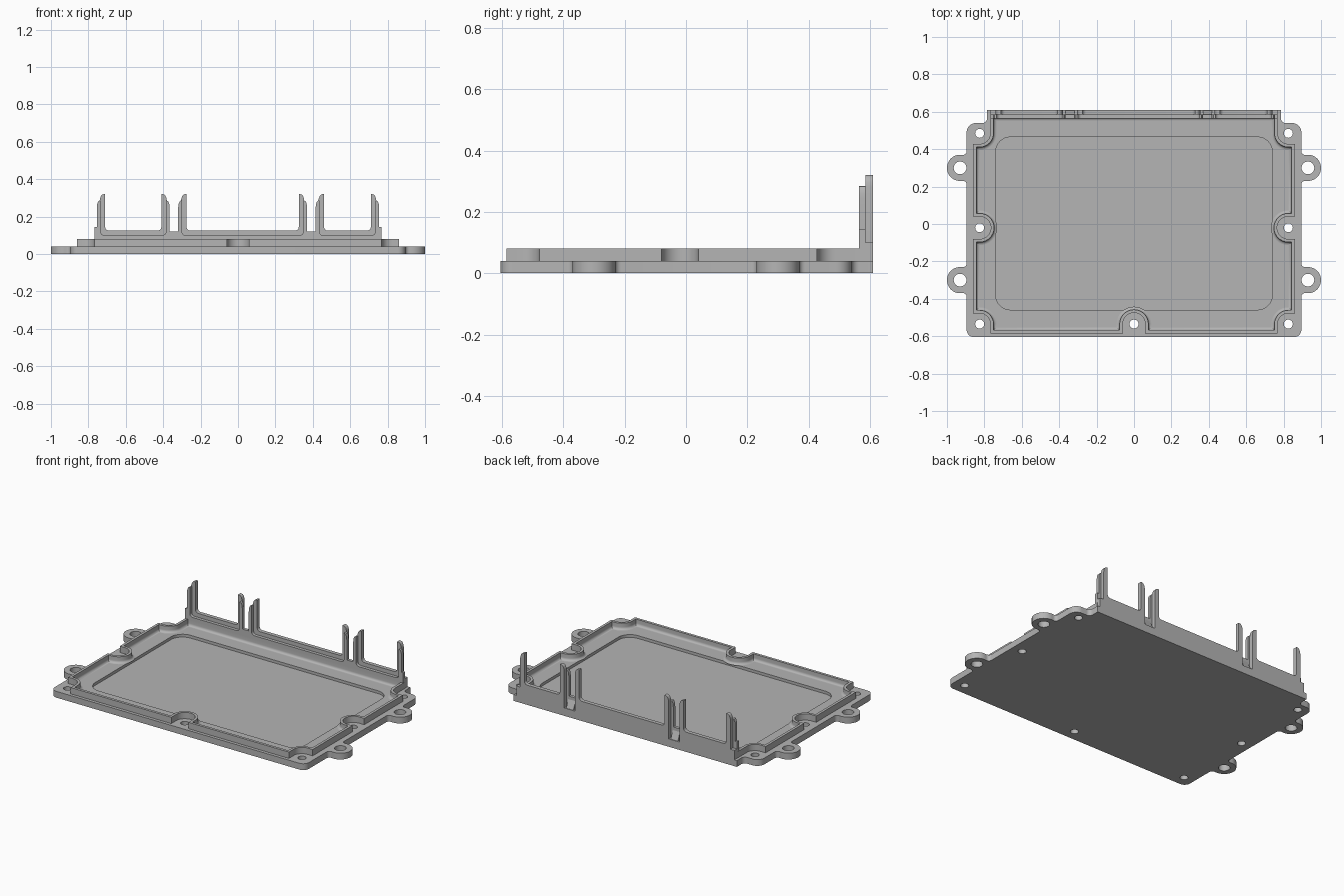
import bpy, bmesh, math
from mathutils import Vector

if "Cube" in bpy.data.objects:
    bpy.data.objects.remove(bpy.data.objects["Cube"])

grey = bpy.data.materials.new("light grey metal")
grey.use_nodes = True
COLOUR = (0.46, 0.46, 0.46, 1)
grey.diffuse_color = COLOUR
grey.node_tree.nodes["Principled BSDF"].inputs["Base Color"].default_value = COLOUR

PLATE, RIM, BACK = 0.04, 0.08, 0.61
STEP = 0.585  # where the two layers of the back wall meet


def arc(cx, cy, r, a0, a1, n=8):
    angles = [math.radians(a0 + (a1 - a0) * i / n) for i in range(n + 1)]
    return [(cx + r * math.cos(a), cy + r * math.sin(a)) for a in angles]


def mirrored(half):
    """Close a right-hand half outline that starts on the centre line."""
    return half + [(-x, y) for x, y in reversed(half[1:])]


def add_prism(bm, points, lo, hi, place):
    a = [bm.verts.new(place(u, v, lo)) for u, v in points]
    b = [bm.verts.new(place(u, v, hi)) for u, v in points]
    bm.faces.new(a)
    bm.faces.new(b[::-1])
    for i in range(len(a)):
        j = (i + 1) % len(a)
        bm.faces.new((a[i], b[i], b[j], a[j]))


def upright(u, v, w):
    return (u, v, w)


def along_y(u, v, w):
    return (u, w, v)


def along_x(u, v, w):
    return (w, u, v)


def finish(bm, name):
    bmesh.ops.recalc_face_normals(bm, faces=bm.faces)
    mesh = bpy.data.meshes.new(name)
    bm.to_mesh(mesh)
    bm.free()
    mesh.materials.append(grey)
    obj = bpy.data.objects.new(name, mesh)
    bpy.context.collection.objects.link(obj)
    return obj


def smooth(obj):
    bpy.ops.object.select_all(action='DESELECT')
    obj.select_set(True)
    bpy.context.view_layer.objects.active = obj
    bpy.ops.object.shade_smooth_by_angle(angle=math.radians(32))


def prism(name, points, lo, hi, place=upright):
    bm = bmesh.new()
    add_prism(bm, points, lo, hi, place)
    return finish(bm, name)


# Base plate outline with rounded corners and blended mounting ears
def ear(yc, r=0.07, f=0.02, cx=0.93, edge=0.895):
    dx = edge + f - cx
    dy = math.sqrt((r + f) ** 2 - dx ** 2)
    t = math.degrees(math.atan2(dy, dx))
    return (arc(edge + f, yc - dy, f, 180, 180 - t, 5)
            + arc(cx, yc, r, -t, t, 24)[1:-1]
            + arc(edge + f, yc + dy, f, t - 180, -180, 5))


half = [(0, -0.605)] + arc(0.855, -0.565, 0.04, -90, 0)
half += ear(-0.3) + ear(0.3)
half += arc(0.845, 0.49, 0.05, 0, 90) + arc(0.81, 0.565, 0.025, 270, 180)
half += [(0.785, BACK)]
plate = prism("base_plate", mirrored(half), 0, PLATE)

# Bolt holes, ear holes and shallow floor pocket
cut = bmesh.new()
bolts = [(s * 0.825, y) for s in (-1, 1) for y in (0.485, -0.02, -0.535)] + [(0, -0.535)]
ears = [(s * 0.93, y) for s in (-1, 1) for y in (-0.3, 0.3)]
for holes, r in ((bolts, 0.024), (ears, 0.034)):
    for x, y in holes:
        add_prism(cut, arc(x, y, r, 0, 360, 32)[:-1], -0.02, 0.06, upright)
pocket = []
for sx, sy, a in ((1, 1, 0), (-1, 1, 90), (-1, -1, 180), (1, -1, 270)):
    pocket += arc(sx * 0.66, 0.003 + sy * 0.382, 0.08, a, a + 90)
add_prism(cut, pocket, 0.022, 0.06, upright)
cutter = finish(cut, "hole_cutter")
cutter.hide_render = True
mod = plate.modifiers.new("holes", 'BOOLEAN')
mod.operation, mod.solver, mod.object = 'DIFFERENCE', 'EXACT', cutter
bpy.context.view_layer.objects.active = plate
bpy.ops.object.modifier_apply(modifier="holes")
bpy.data.objects.remove(cutter)

# Raised rim swept along a path that dodges every bolt
side, front, r, rc = 0.86, -0.585, 0.06, 0.057
half = arc(0, -0.535, r, 90, 0) + [(r, front), (0.825 - rc, front)]
half += arc(0.825, -0.535, rc, 180, 90) + [(side, -0.535 + rc), (side, -0.02 - r)]
half += arc(0.825, -0.02, r, 270, 90, 16) + [(side, -0.02 + r), (side, 0.485 - rc)]
half += arc(0.825, 0.485, rc, 270, 180) + [(0.825 - rc, STEP)]
path = [Vector(p) for p in mirrored(half)]


def inset(points, d):
    out = []
    for i, p in enumerate(points):
        e1 = (p - points[i - 1]).normalized()
        e2 = (points[(i + 1) % len(points)] - p).normalized()
        n1, n2 = Vector((-e1.y, e1.x)), Vector((-e2.y, e2.x))
        out.append(p + (n1 + n2) * d / (1 + n1.dot(n2)))
    return out


wall, fillet = 0.017, 0.016
section = [(0, PLATE), (0, RIM), (wall, RIM)]
section += arc(wall + fillet, PLATE + fillet, fillet, 180, 270, 5)
bm = bmesh.new()
loops = [[bm.verts.new((p.x, p.y, z)) for p in inset(path, d)] for d, z in section]
for k, loop in enumerate(loops):
    nxt = loops[(k + 1) % len(loops)]
    for i in range(len(path)):
        j = (i + 1) % len(path)
        bm.faces.new((loop[i], loop[j], nxt[j], nxt[i]))
rim = finish(bm, "raised_rim")

# Back wall: two layers of posts around three open windows
WINDOWS = [(-0.71, -0.41), (-0.275, 0.325), (0.46, 0.71)]


def wall_layer(name, y0, y1, base, grow, post, top, sill, slot, shoulder):
    end, c = 0.767, 0.02
    pts = [(-end, base), (-end, shoulder)]
    for i, (a, b) in enumerate(WINDOWS):
        a, b = a - grow, b + grow
        foot = [shoulder if i == 0 else slot, shoulder if i == 2 else slot]
        tip = post * 0.7
        pts += [(a - post, foot[0])]
        pts += [(a - post + tip * (1 - math.cos(t)), top - 0.04 + 0.04 * math.sin(t))
                for t in (0, 0.4, 0.8, 1.2, math.pi / 2)]
        pts += [(a, top)] + arc(a + c, sill + c, c, 180, 270, 6)
        pts += arc(b - c, sill + c, c, 270, 360, 6) + [(b, top)]
        pts += [(b + post - tip * (1 - math.cos(t)), top - 0.04 + 0.04 * math.sin(t))
                for t in (math.pi / 2, 1.2, 0.8, 0.4, 0)]
        pts += [(b + post, foot[1])]
    pts += [(end, shoulder), (end, base)]
    return prism(name, pts, y0, y1, along_y)


outer = wall_layer("back_wall_outer", STEP, BACK, PLATE, 0, 0.03, 0.32, 0.125, 0.05, 0.1)
inner = wall_layer("back_wall_inner", STEP - wall - 0.003, STEP, RIM, 0.025, 0.02,
                   0.285, 0.1, 0.12, 0.145)

# Small ramps at the bottom of the two slots
parts = [plate, rim, outer, inner]
for name, x in (("right_slot_ramp", -0.342), ("left_slot_ramp", 0.393)):
    ramp = [(STEP, 0.05), (BACK - 0.004, 0.05), (STEP, 0.1)]
    parts.append(prism(name, ramp, x - 0.025, x + 0.025, along_x))

for obj in parts:
    smooth(obj)
